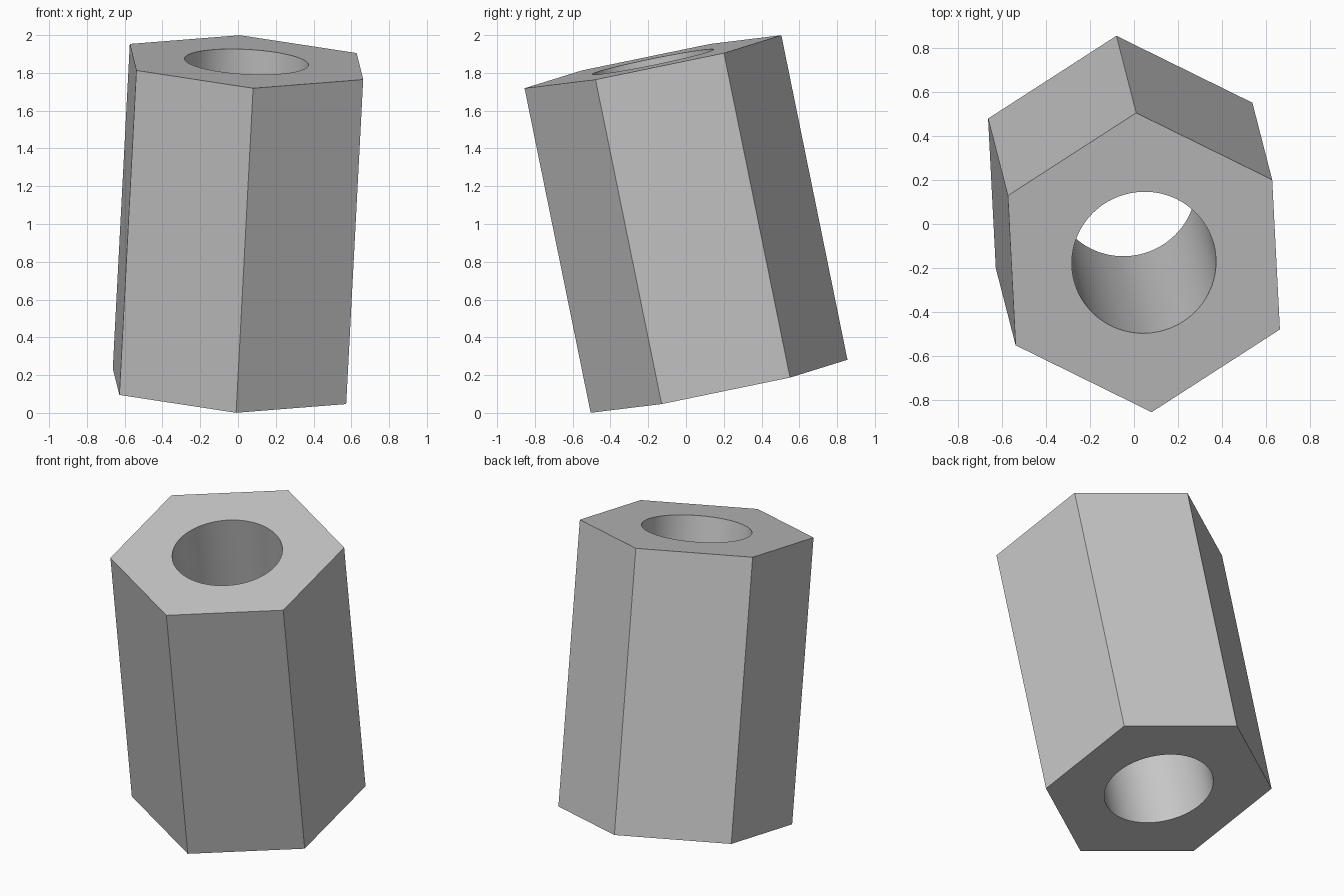
import bpy, bmesh
from math import cos, sin, tau
from mathutils import Vector, Matrix

cube = bpy.data.objects.get("Cube")
if cube:
    bpy.data.objects.remove(cube, do_unlink=True)

SIDES, ARC = 6, 16                 # hexagon sides, bore segments per side
HEX_R, BORE_R = 0.695, 0.328
TOP = Vector((0.045, -0.175, 1.859))
BOTTOM = Vector((-0.045, 0.175, 0.141))

# Tilted frame: z along the axis, x towards the rear corner
axis = (TOP - BOTTOM).normalized()
corner = Vector((-0.035, 0.68, 0.141))
corner = (corner - axis * corner.dot(axis)).normalized()
frame = Matrix((corner, axis.cross(corner), axis)).transposed()

bm = bmesh.new()


def ring(centre, radius, count):
    return [bm.verts.new(centre + frame @ Vector((radius * cos(tau * i / count),
                                                  radius * sin(tau * i / count), 0)))
            for i in range(count)]


def wall(low, high, smooth):
    n = len(low)
    for i in range(n):
        j = (i + 1) % n
        bm.faces.new((low[i], low[j], high[j], high[i])).smooth = smooth


def cap(outer, inner):
    # One flat sector per hexagon side, ending on an arc of the bore
    for i in range(SIDES):
        arc = [inner[(i * ARC + k) % len(inner)] for k in range(ARC + 1)]
        bm.faces.new([outer[i], outer[(i + 1) % SIDES]] + arc[::-1])


hex_low, hex_high = (ring(c, HEX_R, SIDES) for c in (BOTTOM, TOP))
bore_low, bore_high = (ring(c, BORE_R, SIDES * ARC) for c in (BOTTOM, TOP))

# Outer flats, bore and the two end faces
wall(hex_low, hex_high, False)
wall(bore_low, bore_high, True)
cap(hex_low, bore_low)
cap(hex_high, bore_high)
bmesh.ops.recalc_face_normals(bm, faces=bm.faces)

# Keep the bore rims crisp
for edge in bm.edges:
    if len(edge.link_faces) == 2 and edge.calc_face_angle() > 0.5:
        edge.smooth = False

mesh = bpy.data.meshes.new("hex_spacer")
bm.to_mesh(mesh)
bm.free()
spacer = bpy.data.objects.new("hex_spacer", mesh)
bpy.context.collection.objects.link(spacer)

# Plain grey
grey = bpy.data.materials.new("grey")
grey.use_nodes = True
colour = (0.57, 0.57, 0.57, 1)
grey.diffuse_color = colour
grey.node_tree.nodes["Principled BSDF"].inputs["Base Color"].default_value = colour
mesh.materials.append(grey)
